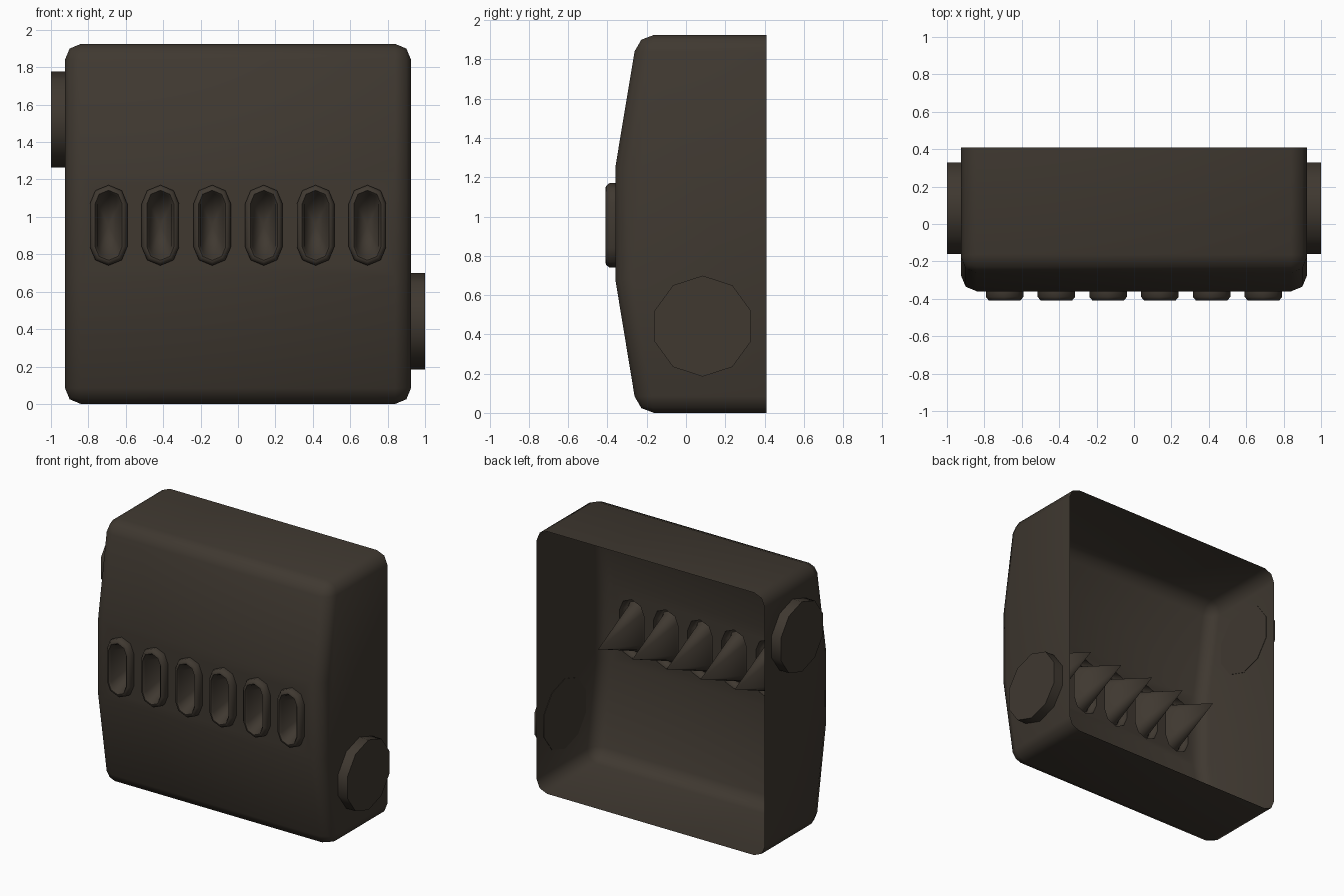
import bpy, bmesh, math
from mathutils import Vector

if "Cube" in bpy.data.objects:
    bpy.data.objects.remove(bpy.data.objects["Cube"])

mat = bpy.data.materials.new("dark_brown")
mat.diffuse_color = (0.050, 0.040, 0.030, 1)
mat.use_nodes = True
mat.node_tree.nodes["Principled BSDF"].inputs["Base Color"].default_value = mat.diffuse_color

FRONT, BACK, HALF, TOP = -0.36, 0.41, 0.925, 1.925
BUTTON_Z = 0.955
BUTTON_X = [s * v for v in (0.138, 0.415, 0.692) for s in (-1, 1)]


def finish(bm, name, angle=50):
    me = bpy.data.meshes.new(name)
    bm.to_mesh(me)
    bm.free()
    ob = bpy.data.objects.new(name, me)
    bpy.context.collection.objects.link(ob)
    me.materials.append(mat)
    bpy.ops.object.select_all(action='DESELECT')
    ob.select_set(True)
    bpy.context.view_layer.objects.active = ob
    bpy.ops.object.shade_smooth_by_angle(angle=math.radians(angle))
    return ob


def stadium(bm, cx, y, inset):
    """Upright pill-shaped loop of vertices facing the front."""
    r, straight = 0.1 - inset, 0.115
    vs = []
    for end in (1, -1):
        for i in range(5):
            a = math.radians(45 * i) + (0 if end == 1 else math.pi)
            vs.append(bm.verts.new((cx + r * math.cos(a), y,
                                    BUTTON_Z + end * straight + r * math.sin(a))))
    return vs


# housing: side profile pulled across x, open at the back
bm = bmesh.new()
profile = [(BACK, 0), (-0.248, 0), (FRONT, 0.68), (FRONT, 1.25), (-0.248, TOP), (BACK, TOP)]
left = [bm.verts.new((-HALF, y, z)) for y, z in profile]
right = [bm.verts.new((HALF, y, z)) for y, z in profile]
for i in range(5):
    bm.faces.new((left[i], left[i + 1], right[i + 1], right[i]))
bm.faces.new(left)
bm.faces.new(right[::-1])
bmesh.ops.recalc_face_normals(bm, faces=bm.faces[:])
sharp = [e for e in bm.edges if len(e.link_faces) == 2 and e.calc_face_angle() > 0.6]
bmesh.ops.bevel(bm, geom=sharp, offset=0.085, offset_type='OFFSET', segments=2,
                profile=0.5, affect='EDGES')

# flat front band refilled with pill-shaped holes
bm.normal_update()
band = max((f for f in bm.faces if f.normal.y < -0.995), key=lambda f: f.calc_area())
edges = list(band.edges)
bmesh.ops.delete(bm, geom=[band], context='FACES_ONLY')
for x in BUTTON_X:
    loop = stadium(bm, x, FRONT, 0)
    edges += [bm.edges.new((loop[i], loop[(i + 1) % 10])) for i in range(10)]
bmesh.ops.triangle_fill(bm, edges=edges, use_beauty=True, normal=Vector((0, -1, 0)))
bmesh.ops.recalc_face_normals(bm, faces=bm.faces[:])
if sum(f.normal.y * f.calc_area() for f in bm.faces) > 0:
    bmesh.ops.reverse_faces(bm, faces=bm.faces[:])
finish(bm, "housing")

# raised button rims, each with a deep pointed recess
rim = [(FRONT, 0), (-0.39, 0), (-0.408, 0.015), (-0.41, 0.028), (-0.395, 0.04)]
for n, x in enumerate(sorted(BUTTON_X)):
    bm = bmesh.new()
    loops = [stadium(bm, x, y, inset) for y, inset in rim]
    for a, b in zip(loops, loops[1:]):
        for i in range(10):
            j = (i + 1) % 10
            bm.faces.new((a[i], a[j], b[j], b[i]))
    tip = bm.verts.new((x, 0.03, BUTTON_Z))
    for i in range(10):
        bm.faces.new((loops[-1][i], loops[-1][(i + 1) % 10], tip))
    bmesh.ops.recalc_face_normals(bm, faces=bm.faces[:])
    bm.normal_update()
    if max(bm.faces, key=lambda f: abs(f.normal.y)).normal.y > 0:
        bmesh.ops.reverse_faces(bm, faces=bm.faces[:])
    finish(bm, f"button_{n + 1}")

# ten-sided side caps: high on the left, low on the right
for name, side, z in (("left_cap", -1, 1.52), ("right_cap", 1, 0.442)):
    bpy.ops.mesh.primitive_cylinder_add(
        vertices=10, radius=0.257, depth=0.078,
        location=(side * 0.961, 0.085, z), rotation=(0, math.pi / 2, 0))
    ob = bpy.context.object
    ob.name = name
    # a corner points straight up
    ob.rotation_euler = (0, math.pi / 2, 0)
    ob.data.materials.append(mat)
    vs = ob.data.vertices
    for i, v in enumerate(vs):
        a = math.atan2(v.co.y, v.co.x)
        k = round(a / (math.pi / 5) - 0.001)
        v.co.x, v.co.y = 0.257 * math.cos(k * math.pi / 5), 0.257 * math.sin(k * math.pi / 5)
    bpy.ops.object.shade_smooth_by_angle(angle=math.radians(50))
